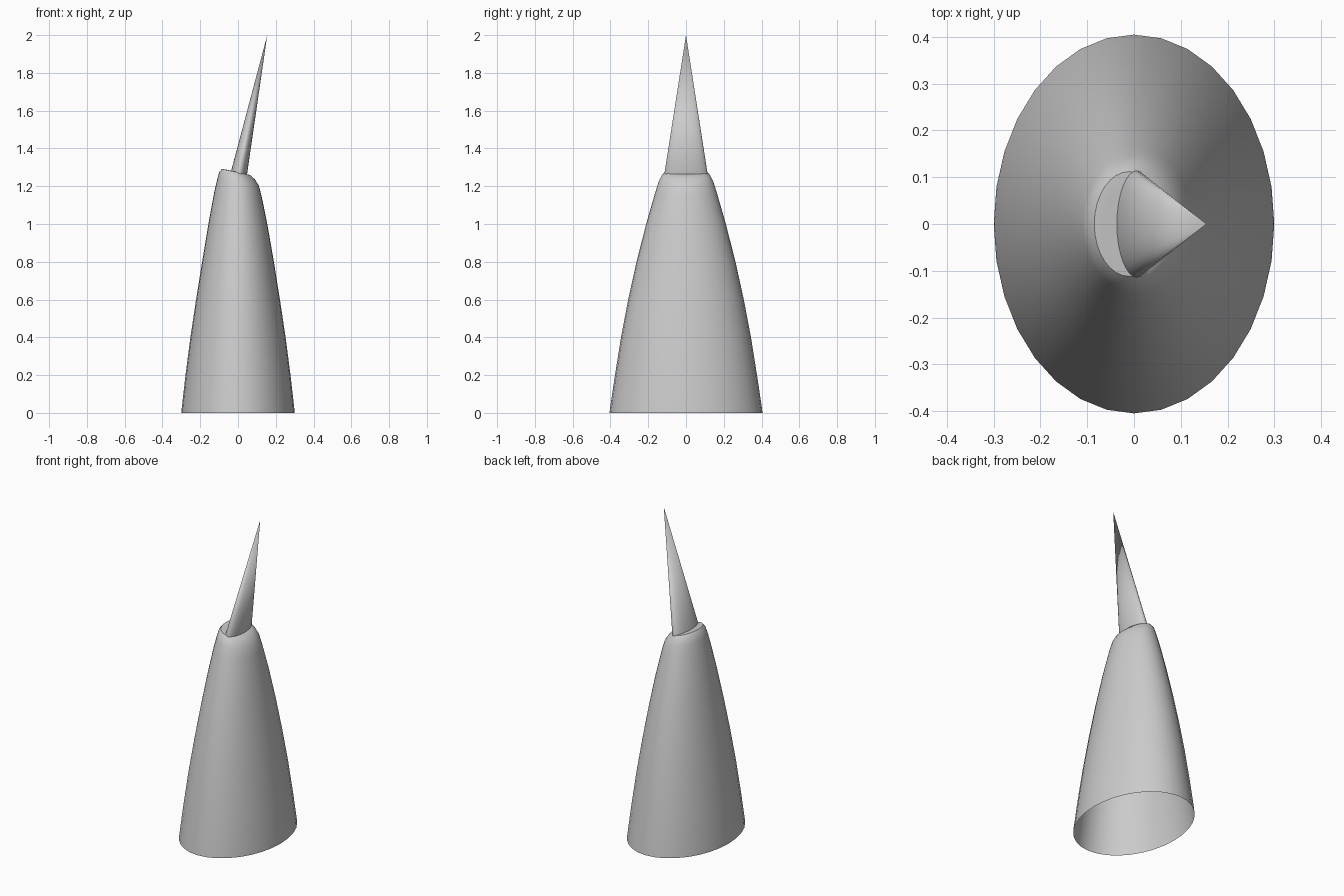
import bpy, bmesh, math

old = bpy.data.objects.get("Cube")
if old:
    bpy.data.objects.remove(old, do_unlink=True)

SIDES = 32

grey = bpy.data.materials.new("plain grey")
grey.use_nodes = True
grey.diffuse_color = (0.6, 0.6, 0.6, 1)
grey.node_tree.nodes["Principled BSDF"].inputs["Base Color"].default_value = (0.6, 0.6, 0.6, 1)


def loft(name, rings, tip):
    """Skin tilted elliptical rings (x centre, z, x radius, y radius, tilt) up to a tip."""
    bm = bmesh.new()
    loops = []
    for cx, z, rx, ry, tilt in rings:
        loop = []
        for i in range(SIDES):
            a = math.tau * i / SIDES
            x = rx * math.cos(a)
            loop.append(bm.verts.new((cx + x, ry * math.sin(a), z + tilt * x)))
        loops.append(loop)
    for low, high in zip(loops, loops[1:]):
        for i in range(SIDES):
            j = (i + 1) % SIDES
            bm.faces.new((low[i], low[j], high[j], high[i]))
    end = bm.verts.new(tip)
    for i in range(SIDES):
        bm.faces.new((loops[-1][i], loops[-1][(i + 1) % SIDES], end))
    mesh = bpy.data.meshes.new(name)
    bm.to_mesh(mesh)
    bm.free()
    mesh.materials.append(grey)
    ob = bpy.data.objects.new(name, mesh)
    bpy.context.collection.objects.link(ob)
    bpy.ops.object.select_all(action='DESELECT')
    ob.select_set(True)
    bpy.context.view_layer.objects.active = ob
    bpy.ops.object.shade_smooth_by_angle(angle=math.radians(30))
    return ob


# Hollow finger, open at the bottom, with a rounded and slightly slanted top
loft("finger", [
    (0, 0.00, 0.300, 0.405, 0),
    (0, 0.025, 0.298, 0.402, 0),
    (0, 0.20, 0.278, 0.376, 0),
    (0, 0.40, 0.252, 0.344, 0),
    (0, 0.60, 0.222, 0.306, 0),
    (0, 0.80, 0.190, 0.262, 0),
    (0, 1.00, 0.156, 0.211, -0.03),
    (0, 1.16, 0.125, 0.165, -0.10),
    (0, 1.22, 0.110, 0.146, -0.15),
    (-0.005, 1.255, 0.095, 0.130, -0.20),
    (-0.010, 1.275, 0.075, 0.112, -0.22),
    (-0.008, 1.276, 0.055, 0.090, -0.22),
], (0, 0, 1.268))

# Flattened claw leaning to the left
loft("claw", [(0.005, 1.268, 0.042, 0.114, -0.25)], (0.155, 0, 2.0))
